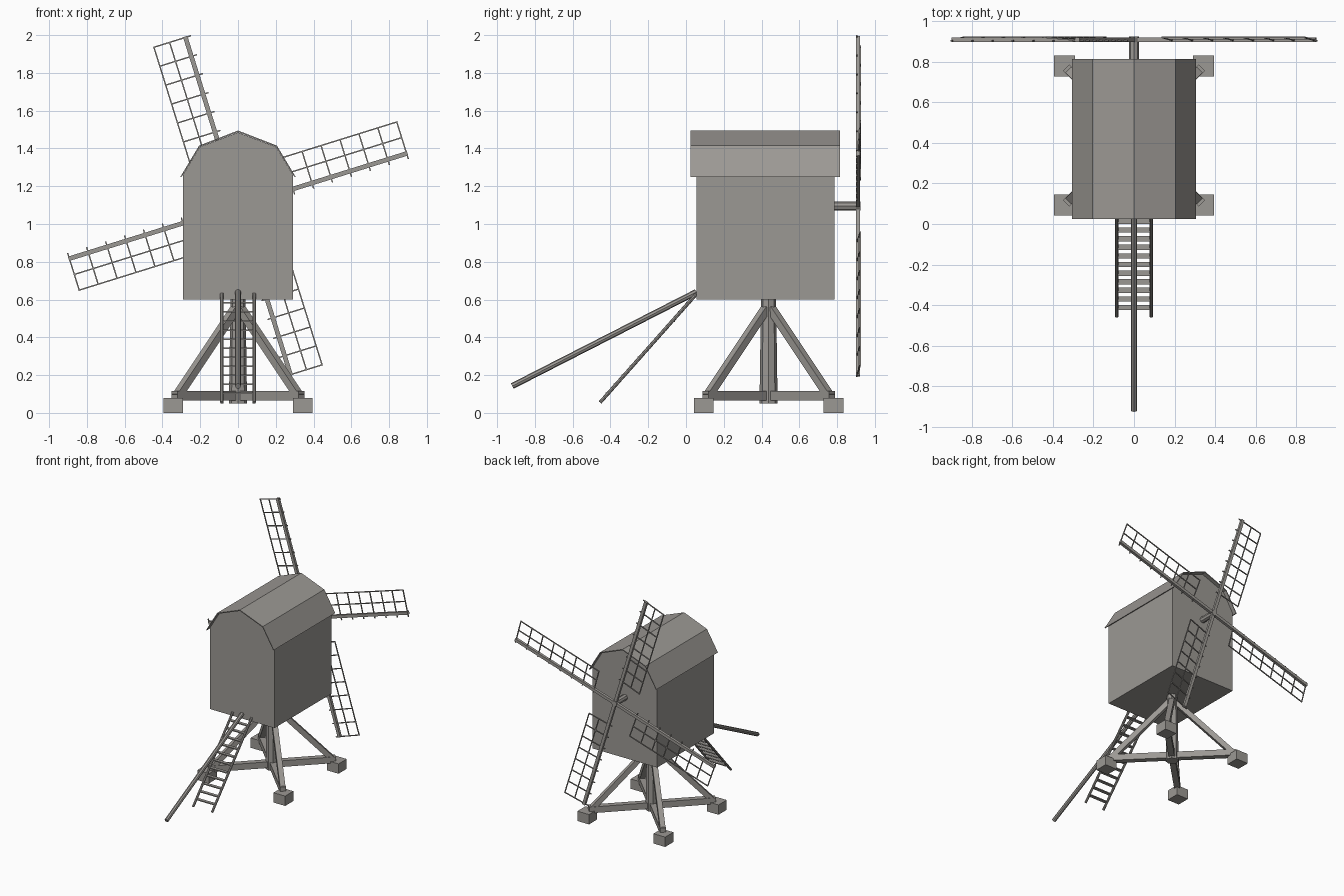
import bpy, bmesh, math
from mathutils import Vector, Matrix

if "Cube" in bpy.data.objects:
    bpy.data.objects.remove(bpy.data.objects["Cube"])

mat = bpy.data.materials.new("weathered grey wood")
mat.diffuse_color = (0.33, 0.315, 0.295, 1)
mat.use_nodes = True
mat.node_tree.nodes["Principled BSDF"].inputs["Base Color"].default_value = mat.diffuse_color
Z = Vector((0, 0, 1))


def finish(name, bm):
    bmesh.ops.recalc_face_normals(bm, faces=bm.faces)
    me = bpy.data.meshes.new(name)
    bm.to_mesh(me)
    bm.free()
    me.materials.append(mat)
    ob = bpy.data.objects.new(name, me)
    bpy.context.collection.objects.link(ob)
    return ob


def box(bm, centre, size):
    bmesh.ops.create_cube(bm, size=1, matrix=Matrix.Translation(centre) @ Matrix.Diagonal((*size, 1)))


def beam(bm, a, b, w, h=None, up=Z):
    """Square-cut timber from a to b, h measured towards up."""
    a, b = Vector(a), Vector(b)
    d = (b - a).normalized()
    side = d.cross(up).normalized()
    top = side.cross(d)
    m = Matrix((side * w, d * (b - a).length, top * (h or w))).transposed().to_4x4()
    bmesh.ops.create_cube(bm, size=1, matrix=Matrix.Translation((a + b) / 2) @ m)


def rod(bm, a, b, r1, r2=None, n=8):
    a, b = Vector(a), Vector(b)
    rot = Z.rotation_difference(b - a).to_matrix().to_4x4()
    bmesh.ops.create_cone(bm, cap_ends=True, segments=n, radius1=r1, radius2=r2 or r1,
                          depth=(b - a).length, matrix=Matrix.Translation((a + b) / 2) @ rot)


def prism(name, outline, y0, y1):
    bm = bmesh.new()
    f = bm.faces.new([bm.verts.new((x, y0, z)) for x, z in outline])
    ext = bmesh.ops.extrude_face_region(bm, geom=[f])["geom"]
    bmesh.ops.translate(bm, vec=(0, y1 - y0, 0), verts=[v for v in ext if isinstance(v, bmesh.types.BMVert)])
    return finish(name, bm)


# Mill house and overhanging gambrel roof
prism("mill_house", [(-.29, .6), (.29, .6), (.29, 1.262), (.202, 1.408), (0, 1.485), (-.202, 1.408), (-.29, 1.262)],
      .055, .785)
outer = [(-.305, 1.25), (-.206, 1.415), (0, 1.495), (.206, 1.415), (.305, 1.25)]
inner = [(.298, 1.25), (.202, 1.409), (0, 1.487), (-.202, 1.409), (-.298, 1.25)]
prism("roof", outer + inner, .025, .815)

# Trestle: post, crossed beams, braces and footings
CY, R = .437, .343
bm = bmesh.new()
rod(bm, (0, CY, .05), (0, CY, .61), .048, .04)
finish("main_post", bm)
feet, cross, braces = bmesh.new(), bmesh.new(), bmesh.new()
for sx in (-1, 1):
    beam(cross, (-.335 * sx, CY - .335, .09), (.335 * sx, CY + .335, .09), .045, .05)
    for sy in (-1, 1):
        box(feet, (R * sx, CY + R * sy, .04), (.105, .105, .08))
        beam(braces, (.325 * sx, CY + .325 * sy, .085), (.015 * sx, CY + .015 * sy, .55), .04)
finish("footings", feet)
finish("cross_beams", cross)
finish("braces", braces)

# Tail pole
bm = bmesh.new()
rod(bm, (0, .055, .64), (0, -.92, .142), .016)
finish("tail_pole", bm)

# Ladder with flat treads
bm = bmesh.new()
top, foot = Vector((0, .055, .63)), Vector((0, -.455, .055))
for s in (-1, 1):
    off = Vector((.085 * s, 0, 0))
    rod(bm, top + off, foot + off, .0095)
for i in range(11):
    box(bm, top.lerp(foot, (i + 1) / 12), (.16, .026, .008))
finish("ladder", bm)

# Windshaft
HUB = Vector((0, .91, 1.095))
bm = bmesh.new()
rod(bm, (0, .7, 1.095), (0, .925, 1.095), .024)
finish("windshaft", bm)

# Four sails: stock, cross bars and two long laths each
Y = Vector((0, 1, 0))
for k in range(4):
    a = math.radians(17.3 + 90 * k)
    u = Vector((math.cos(a), 0, math.sin(a)))
    v = Vector((-math.sin(a), 0, math.cos(a)))
    bm = bmesh.new()
    at = lambda r, t, y=0: HUB + u * r + v * t + Y * y
    beam(bm, at(0, 0), at(.94, 0), .024, .022, Y)
    for i in range(8):
        r = .2 + i * .105
        beam(bm, at(r, -.03, -.006), at(r, .178, .012), .007, .007, Y)
    for t, y in ((.088, .004), (.175, .012)):
        beam(bm, at(.2, t, y), at(.938, t, y), .007, .007, Y)
    finish("sail_%d" % (k + 1), bm)
